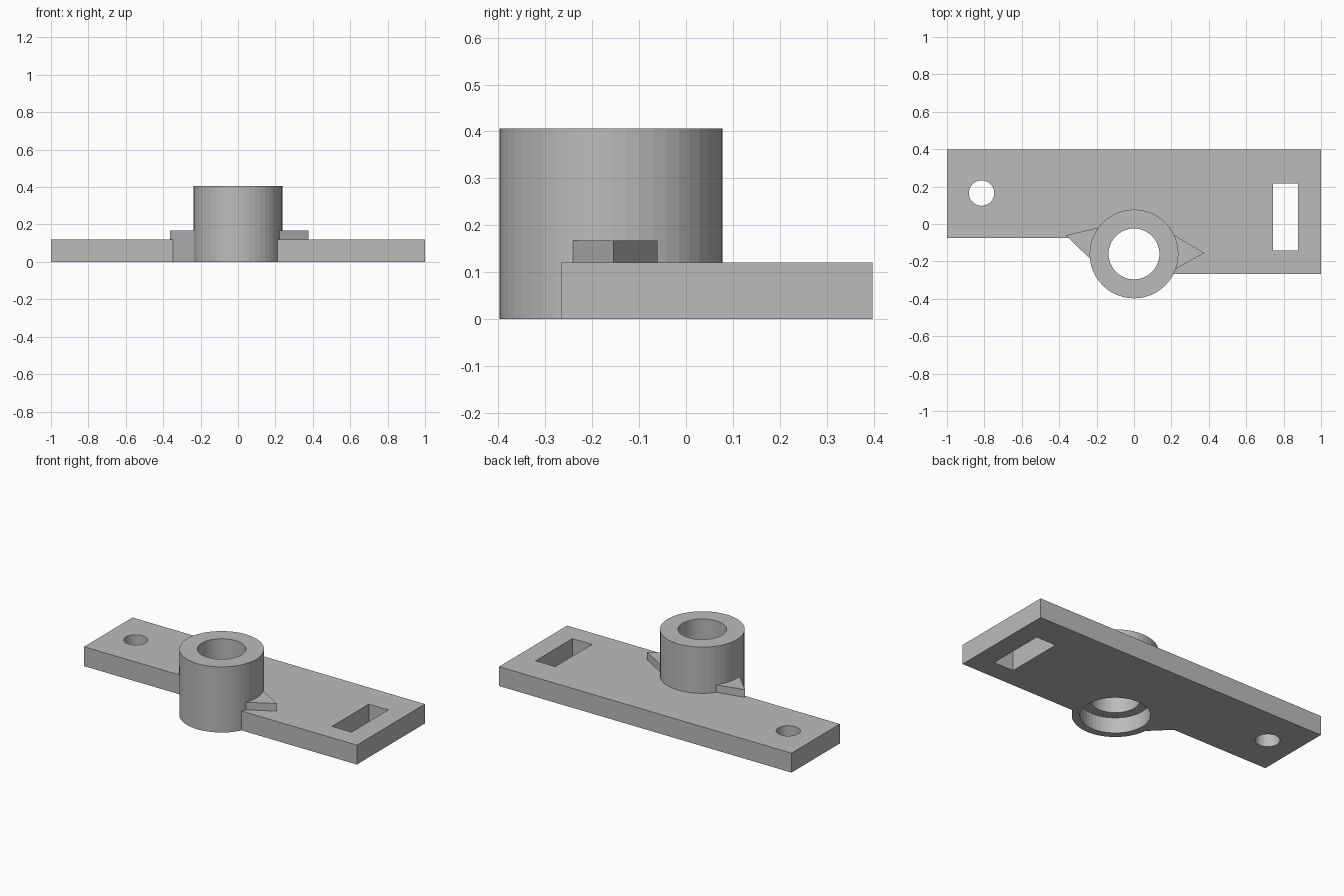
import bpy, bmesh, math

if "Cube" in bpy.data.objects:
    bpy.data.objects.remove(bpy.data.objects["Cube"], do_unlink=True)

grey = bpy.data.materials.new("plain grey")
grey.use_nodes = True
grey.diffuse_color = (0.5, 0.5, 0.5, 1)
grey.node_tree.nodes["Principled BSDF"].inputs["Base Color"].default_value = (0.5, 0.5, 0.5, 1)


def prism(name, outline, z0, z1):
    """Extrude a flat outline from z0 to z1."""
    bm = bmesh.new()
    face = bm.faces.new([bm.verts.new((x, y, z0)) for x, y in outline])
    top = bmesh.ops.extrude_face_region(bm, geom=[face])["geom"]
    for v in top:
        if isinstance(v, bmesh.types.BMVert):
            v.co.z = z1
    bmesh.ops.recalc_face_normals(bm, faces=bm.faces)
    mesh = bpy.data.meshes.new(name)
    bm.to_mesh(mesh)
    bm.free()
    mesh.materials.append(grey)
    obj = bpy.data.objects.new(name, mesh)
    bpy.context.collection.objects.link(obj)
    return obj


def circle(cx, cy, r, n):
    return [(cx + r * math.cos(math.tau * i / n), cy + r * math.sin(math.tau * i / n))
            for i in range(n)]


def combine(target, tool, operation):
    """Apply a boolean and remove the tool."""
    tool.hide_render = True
    mod = target.modifiers.new(operation, "BOOLEAN")
    mod.operation = operation
    mod.solver = "EXACT"
    mod.object = tool
    bpy.context.view_layer.update()
    graph = bpy.context.evaluated_depsgraph_get()
    result = bpy.data.meshes.new_from_object(target.evaluated_get(graph))
    target.modifiers.clear()
    target.data = result
    bpy.data.objects.remove(tool, do_unlink=True)


HUB_Y = -0.16

# Stepped base plate, deeper on its left half
bracket = prism("bracket", [(-1, 0.3975), (-1, -0.075), (0, -0.075),
                            (0, -0.267), (1, -0.267), (1, 0.3975)], 0, 0.12)

# Upright collar and its two pointed gussets
combine(bracket, prism("collar", circle(0, HUB_Y, 0.2375, 48), 0, 0.406), "UNION")
gussets = {
    "right_gusset": [(-0.363, -0.06), (-0.185, -0.018), (-0.17, -0.08), (-0.2, -0.15), (-0.232, -0.19)],
    "left_gusset": [(0.376, -0.155), (0.215, -0.06), (0.2, -0.155), (0.215, -0.245)],
}
for name, outline in gussets.items():
    combine(bracket, prism(name, outline, 0, 0.167), "UNION")

# Bore, wider recess underneath, bolt hole and slot
cutters = [
    ("bore", circle(0, HUB_Y, 0.136, 48), 0.5),
    ("recess", circle(0, HUB_Y, 0.193, 48), 0.095),
    ("bolt_hole", circle(-0.815, 0.165, 0.068, 32), 0.3),
    ("slot", [(0.743, -0.143), (0.877, -0.143), (0.877, 0.217), (0.743, 0.217)], 0.3),
]
for name, outline, top in cutters:
    combine(bracket, prism(name, outline, -0.1, top), "DIFFERENCE")
